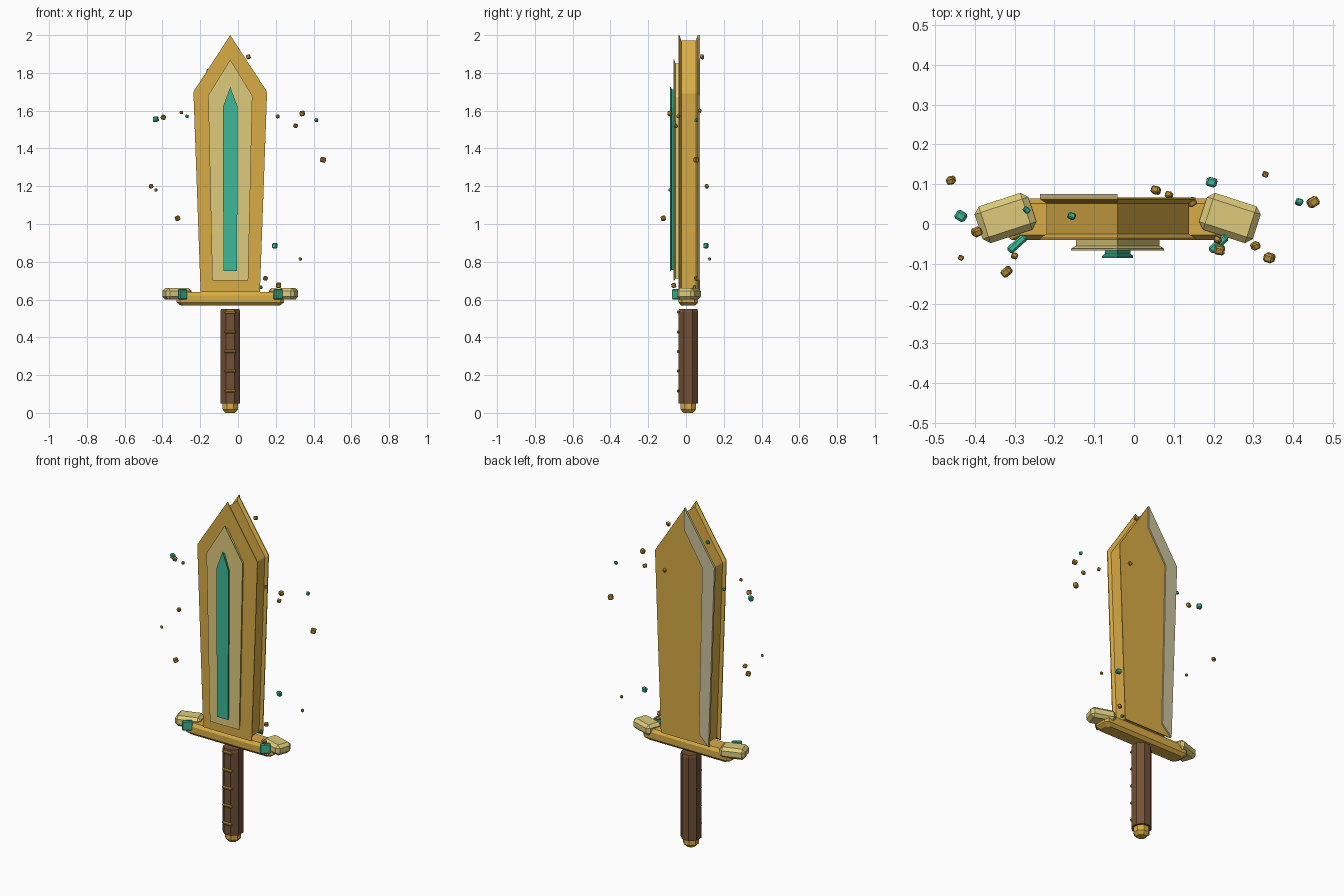
import bpy, bmesh, math, random
from mathutils import Vector, Matrix

if "Cube" in bpy.data.objects:
    bpy.data.objects.remove(bpy.data.objects["Cube"])

random.seed(4)
CX, CY = -0.041, 0.012


def material(name, rgb):
    m = bpy.data.materials.new(name)
    m.diffuse_color = (*rgb, 1)
    m.use_nodes = True
    m.node_tree.nodes["Principled BSDF"].inputs["Base Color"].default_value = m.diffuse_color
    return m


GOLD = material("gold", (0.69, 0.41, 0.06))
PALE = material("pale_gold", (0.73, 0.60, 0.20))
GREY = material("worn_gold", (0.60, 0.55, 0.33))
TEAL = material("teal", (0.045, 0.48, 0.31))
WOOD = material("grip_brown", (0.17, 0.08, 0.035))
DARK = material("dark_gold", (0.50, 0.27, 0.04))


def finish(name, bm, mat):
    bmesh.ops.recalc_face_normals(bm, faces=bm.faces)
    me = bpy.data.meshes.new(name)
    bm.to_mesh(me)
    bm.free()
    ob = bpy.data.objects.new(name, me)
    me.materials.append(mat)
    bpy.context.collection.objects.link(ob)
    return ob


def loft(name, rings, mat):
    """Join rings of equal point count and cap both ends."""
    bm = bmesh.new()
    vs = [[bm.verts.new(p) for p in r] for r in rings]
    n = len(vs[0])
    for a, b in zip(vs, vs[1:]):
        for i in range(n):
            bm.faces.new((a[i], a[(i + 1) % n], b[(i + 1) % n], b[i]))
    bm.faces.new(vs[0])
    bm.faces.new(vs[-1])
    return finish(name, bm, mat)


def outline(base, hw0, shoulder, hw1, tip, y, d=0.0):
    """Pointed blade outline at depth y, inset by d."""
    return [(CX - hw0 + d, y, base + d), (CX + hw0 - d, y, base + d),
            (CX + hw1 - d, y, shoulder - d * 0.6), (CX, y, tip - d * 1.8),
            (CX - hw1 + d, y, shoulder - d * 0.6)]


def block(name, loc, size, mat, bevel, rot=(0, 0, 0)):
    bm = bmesh.new()
    bmesh.ops.create_cube(bm, size=1)
    bmesh.ops.scale(bm, vec=size, verts=bm.verts)
    bmesh.ops.bevel(bm, geom=bm.edges[:], offset=bevel, segments=1, affect='EDGES')
    ob = finish(name, bm, mat)
    ob.location = loc
    ob.rotation_euler = rot
    return ob


# Blade body: flared lips front and back around a recessed edge channel
steel = (0.64, 0.157, 1.70, 0.195, 2.0)
loft("blade", [outline(*steel, -0.04), outline(*steel, -0.035),
               outline(*steel, -0.025, 0.016), outline(*steel, 0.052, 0.016),
               outline(*steel, 0.062), outline(*steel, 0.067)], GOLD)

# Layered panels on the front, each with its own flared lip
inner = (0.70, 0.095, 1.68, 0.117, 1.87)
loft("blade_panel", [outline(*inner, -0.066), outline(*inner, -0.062),
                     outline(*inner, -0.055, 0.012), outline(*inner, -0.035, 0.012)], PALE)
core = (0.75, 0.036, 1.62, 0.039, 1.725)
loft("blade_core", [outline(*core, -0.085), outline(*core, -0.08),
                    outline(*core, -0.075, 0.007), outline(*core, -0.06, 0.007)], TEAL)

# Pale strip along one side of the back
o, i = outline(*steel, 0), outline(*inner, 0)
strip = [o[3], o[4], o[0], i[0], i[4], i[3]]
loft("back_strip", [[(p[0], y, p[2]) for p in strip] for y in (0.066, 0.075)], GREY)


# Guard bar: stacked chamfered rectangles
def rect(hx, hy, z, c=0.018):
    pts = [(hx, -hy + c), (hx, hy - c), (hx - c, hy), (c - hx, hy),
           (-hx, hy - c), (-hx, c - hy), (c - hx, -hy), (hx - c, -hy)]
    return [(CX + x, CY + y, z) for x, y in pts]


loft("guard", [rect(0.262, 0.036, 0.568), rect(0.285, 0.052, 0.585),
               rect(0.285, 0.052, 0.622), rect(0.262, 0.04, 0.64)], GOLD)

# Guard ends and gems, mirrored about the blade axis
for s, side in ((-1, "left"), (1, "right")):
    block("guard_end_" + side, (CX + s * 0.282, 0.015, 0.63), (0.142, 0.097, 0.062),
          PALE, 0.016, (0, 0, -s * math.radians(18)))
    block("guard_gem_" + side, (CX + s * 0.253, -0.05, 0.628), (0.056, 0.02, 0.056),
          TEAL, 0.005, (0, 0, math.radians(42)))


# Octagonal grip and pommel
def octagon(r, z):
    return [(CX + r * math.cos(a), CY + r * math.sin(a), z)
            for a in (math.pi / 8 + k * math.pi / 4 for k in range(8))]


loft("grip", [octagon(0.056, 0.05), octagon(0.056, 0.535), octagon(0.052, 0.55)], WOOD)
loft("pommel", [octagon(0.027, 0.0), octagon(0.044, 0.018), octagon(0.044, 0.052)], GOLD)

# Grip studs
for k in range(5):
    block(f"grip_stud_{k}", (CX, -0.041, 0.117 + k * 0.104), (0.062, 0.015, 0.016),
          DARK, 0.005)

# Floating chips: x, y, z, size
gold_chips = [
    (0.055, 0.085, 1.885, 0.022), (0.088, 0.073, 1.60, 0.018), (-0.395, -0.02, 1.565, 0.024),
    (-0.30, -0.08, 1.59, 0.016), (0.21, -0.04, 1.57, 0.018), (0.305, -0.055, 1.52, 0.021),
    (0.34, -0.085, 1.585, 0.026), (0.45, 0.055, 1.34, 0.028), (-0.46, 0.11, 1.20, 0.021),
    (-0.435, -0.085, 1.18, 0.014), (-0.32, -0.12, 1.03, 0.025), (0.33, 0.125, 0.815, 0.015),
    (0.145, 0.055, 0.712, 0.022), (0.215, -0.065, 0.675, 0.026)]
teal_chips = [
    (-0.435, 0.02, 1.555, 0.028), (-0.27, 0.035, 1.57, 0.016), (0.415, 0.055, 1.55, 0.018),
    (0.195, 0.105, 0.885, 0.027), (0.12, 0.045, 0.665, 0.017), (-0.157, 0.02, 1.81, 0.018)]
for label, chips, mat in (("gold", gold_chips, DARK), ("teal", teal_chips, TEAL)):
    for k, (x, y, z, s) in enumerate(chips):
        rot = [random.uniform(-0.4, 0.4) for _ in range(2)] + [random.uniform(-0.8, 0.8)]
        block(f"{label}_chip_{k}", (x, y, z), (s, s * 0.85, s), mat, s * 0.18, rot)
